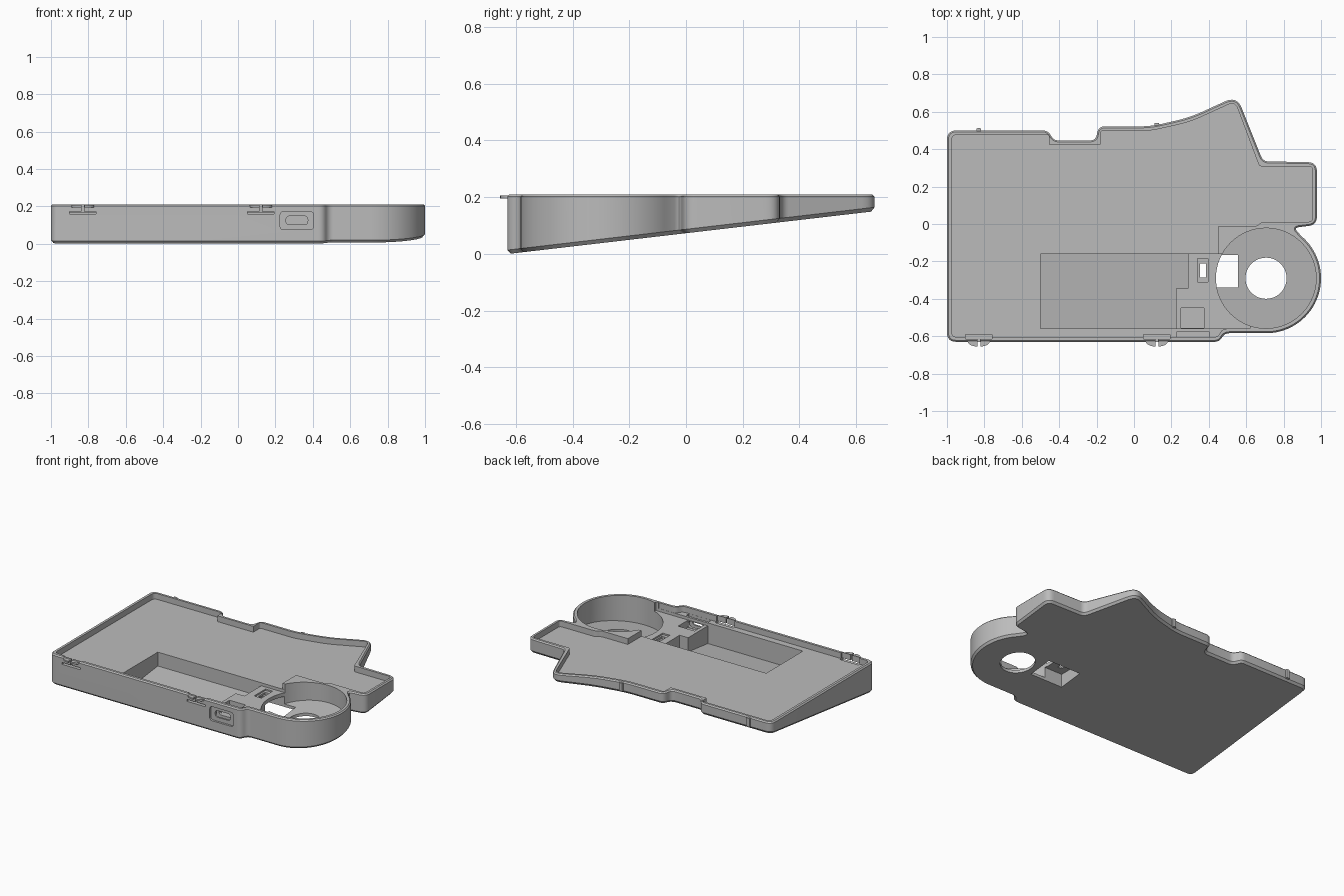
import bpy, bmesh, math
from mathutils import Vector

cube = bpy.data.objects.get("Cube")
if cube:
    bpy.data.objects.remove(cube, do_unlink=True)

TOP, FLOOR, LEDGE, SKIN = 0.21, 0.17, 0.15, 0.02
DIAL = Vector((0.706, -0.29))

grey = bpy.data.materials.new("plastic_grey")
grey.use_nodes = True
grey.diffuse_color = (0.5, 0.5, 0.5, 1)
grey.node_tree.nodes["Principled BSDF"].inputs["Base Color"].default_value = (0.5, 0.5, 0.5, 1)


def underside(y):
    return 0.073 + 0.1165 * y


def pocket_floor(y):
    return underside(y) + SKIN


def rounded(corners, steps=6):
    """Polygon whose corners (x, y, radius) are rounded, never past mid-edge."""
    out = []
    for i, (x, y, r) in enumerate(corners):
        p = Vector((x, y))
        if r == 0:
            out.append(p)
            continue
        before = Vector(corners[i - 1][:2]) - p
        after = Vector(corners[(i + 1) % len(corners)][:2]) - p
        r = min(r, 0.45 * before.length, 0.45 * after.length)
        a, b = p + before.normalized() * r, p + after.normalized() * r
        for k in range(steps + 1):
            t = k / steps
            out.append(a * (1 - t) ** 2 + p * 2 * t * (1 - t) + b * t * t)
    return out


def inset(pts, d):
    """Move a clockwise polygon inwards by d."""
    out = []
    for i, p in enumerate(pts):
        e1 = (p - pts[i - 1]).normalized()
        e2 = (pts[(i + 1) % len(pts)] - p).normalized()
        n = Vector((e1.y + e2.y, -e1.x - e2.x)).normalized()
        out.append(p + n * d / max(0.6, n.dot(Vector((e1.y, -e1.x)))))
    return out


def circle(r, n=64):
    return [DIAL + r * Vector((math.cos(2 * math.pi * k / n), math.sin(2 * math.pi * k / n))) for k in range(n)]


def rect(x0, x1, y0, y1):
    return [Vector(c) for c in ((x0, y0), (x0, y1), (x1, y1), (x1, y0))]


def loft(name, layers, turned=False):
    """Closed solid through (polygon, height) layers; turned solids run along y."""
    bm = bmesh.new()
    rings = []
    for pts, h in layers:
        ring = [(p.x, p.y, h(p.y) if callable(h) else h) for p in pts]
        rings.append([bm.verts.new((x, z, y) if turned else (x, y, z)) for x, y, z in ring])
    for lo, hi in zip(rings, rings[1:]):
        for i in range(len(lo)):
            bm.faces.new((lo[i - 1], lo[i], hi[i], hi[i - 1]))
    bm.faces.new(rings[0][::-1])
    bm.faces.new(rings[-1])
    if bm.calc_volume(signed=True) < 0:
        bmesh.ops.reverse_faces(bm, faces=bm.faces)
    mesh = bpy.data.meshes.new(name)
    bm.to_mesh(mesh)
    bm.free()
    mesh.materials.append(grey)
    obj = bpy.data.objects.new(name, mesh)
    bpy.context.collection.objects.link(obj)
    return obj


def volume(mesh):
    bm = bmesh.new()
    bm.from_mesh(mesh)
    v = bm.calc_volume(signed=True)
    bm.free()
    return v


def cut(target, pts, lo, hi=0.4, turned=False):
    """Subtract a prism, moving to another solver if the result is unsound."""
    tool = loft("cutter", [(pts, lo), (pts, hi)], turned)
    tool.hide_render = True
    mod = target.modifiers.new("cut", "BOOLEAN")
    mod.operation, mod.object = "DIFFERENCE", tool
    full = volume(target.data)
    result = None
    for solver in ("EXACT", "MANIFOLD", "FLOAT"):
        mod.solver = solver
        bpy.context.view_layer.update()
        graph = bpy.context.evaluated_depsgraph_get()
        mesh = bpy.data.meshes.new_from_object(target.evaluated_get(graph))
        if 0.4 * full < volume(mesh) < 0.99999 * full:
            result = mesh
            break
        bpy.data.meshes.remove(mesh)
    target.modifiers.remove(mod)
    if result:
        target.data = result
    bpy.data.objects.remove(tool, do_unlink=True)


# Outer shell: wedge body with a round bay at the front left
bay = []
for k in range(37):
    a = math.radians(50 - 140 * k / 36)
    bay.append((DIAL.x + 0.294 * math.cos(a), DIAL.y + 0.294 * math.sin(a), 0))
outline = rounded([
    (-1, -0.63, 0.05), (-1, 0.5, 0.05), (-0.46, 0.5, 0.04), (-0.43, 0.447, 0.03),
    (-0.205, 0.447, 0.03), (-0.19, 0.522, 0.04), (0.09, 0.522, 0.06), (0.3, 0.57, 0.08),
    (0.55, 0.685, 0.07), (0.69, 0.335, 0.03), (0.978, 0.33, 0.05), (0.978, -0.005, 0.045),
    (0.855, -0.02, 0.04)] + bay + [(0.485, -0.584, 0.03), (0.455, -0.63, 0.03)])
case = loft("case_shell", [
    (inset(outline, 0.012), underside),
    (outline, lambda y: underside(y) + 0.014),
    (outline, TOP - 0.008),
    (inset(outline, 0.008), TOP)])

# Main tray, level floor
tray = rounded([
    (-0.975, -0.605, 0.03), (-0.975, 0.477, 0.03), (-0.455, 0.477, 0.01), (-0.455, 0.424, 0),
    (-0.18, 0.424, 0), (-0.18, 0.498, 0.015), (0.09, 0.498, 0.05), (0.3, 0.546, 0.06),
    (0.54, 0.655, 0.04), (0.67, 0.308, 0.015), (0.955, 0.308, 0.02), (0.955, 0.012, 0.02),
    (0.685, 0.012, 0.02), (0.655, -0.012, 0.02), (0.452, -0.012, 0), (0.452, -0.16, 0),
    (0.6, -0.16, 0), (0.6, -0.56, 0), (0.475, -0.56, 0.02), (0.445, -0.605, 0.02)])
cut(case, tray, FLOOR)

# Deep battery pocket, notched beside the port
battery = [Vector(c) for c in ((-0.5, -0.56), (-0.5, -0.16), (0.29, -0.16),
                               (0.29, -0.345), (0.225, -0.345), (0.225, -0.56))]
cut(case, battery, pocket_floor)

# Electronics ledge, dial pocket and dial hole
cut(case, rect(0.1, 0.62, -0.559, -0.161), LEDGE)
cut(case, circle(0.268), pocket_floor)
cut(case, circle(0.11, 48), -0.2)

# Underside recess and the switch slot above it
cut(case, rect(0.305, 0.555, -0.34, -0.165), -0.2, 0.125)
cut(case, rect(0.34, 0.395, -0.31, -0.185), 0.14)
cut(case, rect(0.353, 0.384, -0.285, -0.21), 0.1)

# Port: connector well, gap behind the wall, outside recess and slot
cut(case, rect(0.25, 0.375, -0.555, -0.45), 0.1)
cut(case, rect(0.23, 0.4, -0.604, -0.575), 0.08)


def plate(x0, x1, z0, z1, r):
    return rounded([(x0, z0, r), (x0, z1, r), (x1, z1, r), (x1, z0, r)])


cut(case, plate(0.225, 0.405, 0.075, 0.172, 0.022), -0.7, -0.616, turned=True)
cut(case, plate(0.257, 0.373, 0.102, 0.148, 0.02), -0.7, -0.5, turned=True)

# Front latches: thinned wall, flex slit, centre split and half-round tabs
for i, x in enumerate((-0.83, 0.122)):
    cut(case, rect(x - 0.07, x + 0.07, -0.616, -0.59), 0.16)
    cut(case, rect(x - 0.071, x + 0.071, -0.7, -0.6), 0.158, 0.171)
    cut(case, rect(x - 0.006, x + 0.006, -0.7, -0.6), 0.165)
    for side, label in ((-1, "right"), (1, "left")):
        quarter = [Vector((x + side * 0.008, -0.62))]
        for k in range(9):
            a = math.pi / 2 * k / 8
            quarter.append(Vector((x + side * (0.008 + 0.052 * math.cos(a)), -0.625 - 0.03 * math.sin(a))))
        loft(f"latch_tab_{i + 1}_{label}", [(quarter, 0.195), (quarter, 0.206)])

# Small ribs on the back wall
for i, (x, y) in enumerate(((-0.83, 0.5), (0.122, 0.529))):
    rib = rounded([(x - 0.013, y - 0.008, 0), (x - 0.013, y + 0.012, 0.006),
                   (x + 0.013, y + 0.012, 0.006), (x + 0.013, y - 0.008, 0)])
    loft(f"back_rib_{i + 1}", [(rib, lambda y: underside(y) + 0.012), (rib, TOP - 0.005)])

# Smooth the curved walls and keep the creases
bpy.ops.object.select_all(action="DESELECT")
case.select_set(True)
bpy.context.view_layer.objects.active = case
bpy.ops.object.shade_smooth_by_angle(angle=math.radians(25))
